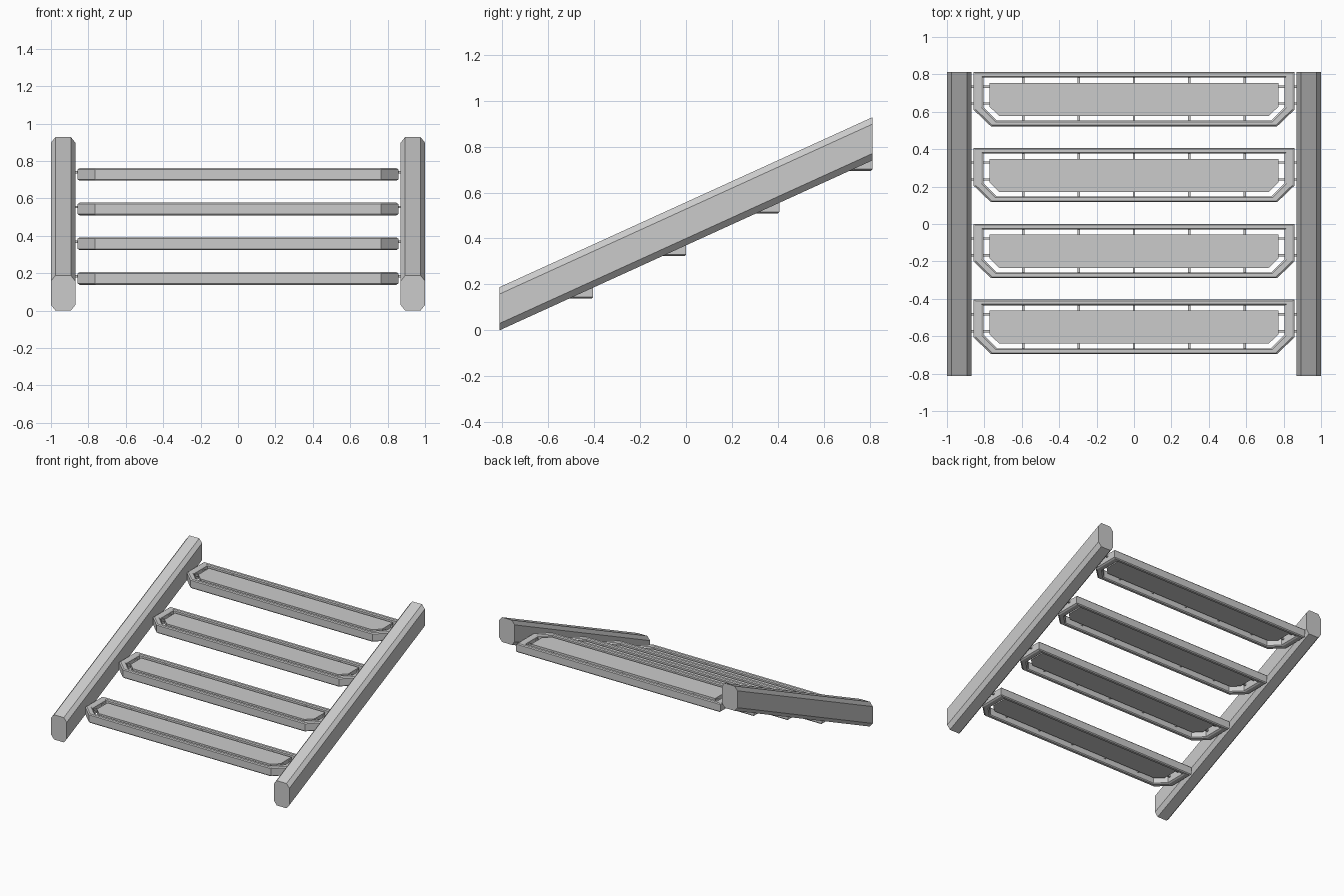
import bpy
from mathutils import Vector

if "Cube" in bpy.data.objects:
    bpy.data.objects.remove(bpy.data.objects["Cube"])


def make_object(name, loops, closed_ring=False):
    """Skin a list of equal-length vertex loops; cap the ends or close into a ring."""
    n, m = len(loops[0]), len(loops)
    verts = [p for loop in loops for p in loop]
    faces = []
    for j in range(m if closed_ring else m - 1):
        k = (j + 1) % m
        for i in range(n):
            i2 = (i + 1) % n
            faces.append((j * n + i, j * n + i2, k * n + i2, k * n + i))
    if not closed_ring:
        faces.append(tuple(reversed(range(n))))
        faces.append(tuple((m - 1) * n + i for i in range(n)))
    mesh = bpy.data.meshes.new(name)
    mesh.from_pydata(verts, [], faces)
    ob = bpy.data.objects.new(name, mesh)
    bpy.context.collection.objects.link(ob)
    bpy.context.view_layer.objects.active = ob
    bpy.ops.object.mode_set(mode='EDIT')
    bpy.ops.mesh.select_all(action='SELECT')
    bpy.ops.mesh.normals_make_consistent(inside=False)
    bpy.ops.object.mode_set(mode='OBJECT')
    return ob


def outline(hx, back, front, cx, cy):
    """Tread outline with clipped front corners."""
    return [Vector(p) for p in ((-hx, back), (hx, back), (hx, front + cy), (hx - cx, front),
                                (-hx + cx, front), (-hx, front + cy))]


def box(name, lo, hi):
    loops = [[(lo[0], lo[1], z), (hi[0], lo[1], z), (hi[0], hi[1], z), (lo[0], hi[1], z)]
             for z in (lo[2], hi[2])]
    return make_object(name, loops)


# Sloping side rails, octagonal section sheared along y
W, H, CX, CZ, RISE, HALF = 0.065, 0.188, 0.024, 0.03, 0.74, 0.812
section = [(-W + CX, 0), (W - CX, 0), (W, CZ), (W, H - CZ),
           (W - CX, H), (-W + CX, H), (-W, H - CZ), (-W, CZ)]
for side, label in ((-1, "left"), (1, "right")):
    make_object("side_rail_" + label,
                [[(side * 0.935 + x, y, z + dz) for x, z in section]
                 for y, dz in ((-HALF, 0), (HALF, RISE))])

# Four treads
T, B = 0.068, 0.007
outer = outline(0.857, 0.0, -0.29, 0.092, 0.088)
inner = outline(0.805, -0.03, -0.26, 0.072, 0.072)
panel = outline(0.772, -0.058, -0.235, 0.052, 0.05)
R = 0.006
for i in range(4):
    y0, z0 = -0.405 + 0.4057 * i, 0.138 + 0.1855 * i

    def ring(t, z):
        return [(*(a.lerp(b, t) + Vector((0, y0))), z0 + z) for a, b in zip(outer, inner)]

    # Open frame with softened edges
    t = 0.2
    make_object(f"tread_frame_{i + 1}",
                [ring(t, 0), ring(0, B), ring(0, T - B), ring(t, T),
                 ring(1 - t, T), ring(1, T - B), ring(1, B), ring(1 - t, 0)], True)
    # Floating panel
    make_object(f"tread_panel_{i + 1}",
                [[(p.x, p.y + y0, z0 + z) for p in panel] for z in (0.03, 0.062)])
    # Pins holding the panel front and back
    zc = z0 + 0.045
    for k in range(-2, 3):
        x = k * 0.296
        for a, b in ((-0.062, -0.025), (-0.265, -0.23)):
            box("panel_pin", (x - R, y0 + a, zc - R), (x + R, y0 + b, zc + R))
    # Pins running from panel through the frame into the rails
    for s in (-1, 1):
        for dy in (-0.078, -0.168):
            xs = sorted((s * 0.76, s * 0.88))
            box("rail_pin", (xs[0], y0 + dy - R, zc - R), (xs[1], y0 + dy + R, zc + R))
